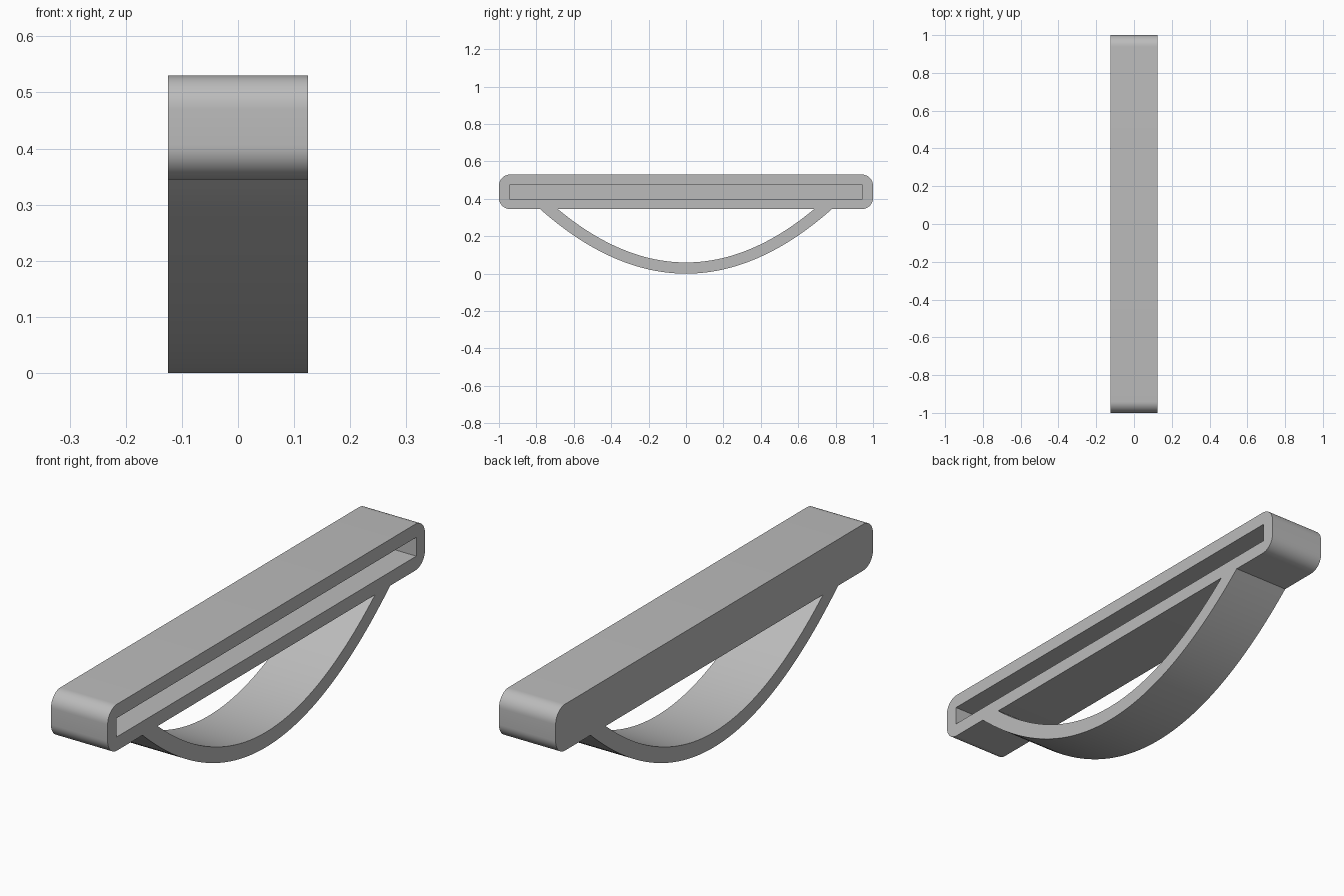
import bpy
import bmesh
from math import sin, cos, pi, radians

cube = bpy.data.objects.get("Cube")
if cube:
    bpy.data.objects.remove(cube, do_unlink=True)

# Single plain grey
GREY = (0.5, 0.5, 0.5, 1.0)
grey = bpy.data.materials.new("plain grey")
grey.use_nodes = True
grey.diffuse_color = GREY
grey.node_tree.nodes["Principled BSDF"].inputs["Base Color"].default_value = GREY

HALF_WIDTH = 0.125
BAR_BOTTOM, BAR_TOP = 0.345, 0.53
WALL = 0.055


def extrude_profile(name, profile, x0, x1):
    """Extrude a closed (y, z) outline along x."""
    bm = bmesh.new()
    face = bm.faces.new([bm.verts.new((x0, y, z)) for y, z in profile])
    side = bmesh.ops.extrude_face_region(bm, geom=[face])["geom"]
    moved = [v for v in side if isinstance(v, bmesh.types.BMVert)]
    bmesh.ops.translate(bm, verts=moved, vec=(x1 - x0, 0, 0))
    bmesh.ops.recalc_face_normals(bm, faces=bm.faces[:])
    mesh = bpy.data.meshes.new(name)
    bm.to_mesh(mesh)
    bm.free()
    mesh.materials.append(grey)
    obj = bpy.data.objects.new(name, mesh)
    bpy.context.collection.objects.link(obj)
    return obj


def rounded_rect(half_y, z0, z1, radius, steps=12):
    """Outline of a rectangle with rounded corners."""
    corners = [(1, z1, 0), (-1, z1, 1), (-1, z0, 2), (1, z0, 3)]
    points = []
    for sy, z, quarter in corners:
        cy = sy * (half_y - radius)
        cz = z - radius if z == z1 else z + radius
        for i in range(steps + 1):
            a = (quarter + i / steps) * pi / 2
            points.append((cy + radius * cos(a), cz + radius * sin(a)))
    return points


def parabola(low, half_span, steps=64):
    """Curve from side to side, ending just inside the bar."""
    reach = half_span * 1.01
    ys = [reach * (2 * i / steps - 1) for i in range(steps + 1)]
    return [(y, low + (BAR_BOTTOM - low) * (y / half_span) ** 2) for y in ys]


def smooth(obj):
    bpy.ops.object.select_all(action="DESELECT")
    obj.select_set(True)
    bpy.context.view_layer.objects.active = obj
    bpy.ops.object.shade_smooth_by_angle(angle=radians(30))


# Bar with rounded ends
bar = extrude_profile("bar", rounded_rect(1.0, BAR_BOTTOM, BAR_TOP, 0.06),
                      -HALF_WIDTH, HALF_WIDTH)

# Long pocket open on the left side, leaving an even wall all round
y, z0, z1 = 1.0 - WALL, BAR_BOTTOM + WALL, BAR_TOP - WALL
cutter = extrude_profile("slot_cutter", [(-y, z0), (y, z0), (y, z1), (-y, z1)],
                         WALL - HALF_WIDTH, HALF_WIDTH + 0.1)
cutter.hide_render = True
cut = bar.modifiers.new("slot", "BOOLEAN")
cut.operation = "DIFFERENCE"
cut.solver = "EXACT"
cut.object = cutter
bpy.context.view_layer.objects.active = bar
bpy.ops.object.modifier_apply(modifier=cut.name)
bpy.data.objects.remove(cutter, do_unlink=True)
smooth(bar)

# Curved strap hanging below the bar
outer = parabola(0.0, 0.78)
inner = parabola(0.06, 0.685)
strap = extrude_profile("curved_strap", outer + inner[::-1],
                        -HALF_WIDTH, HALF_WIDTH)
smooth(strap)
